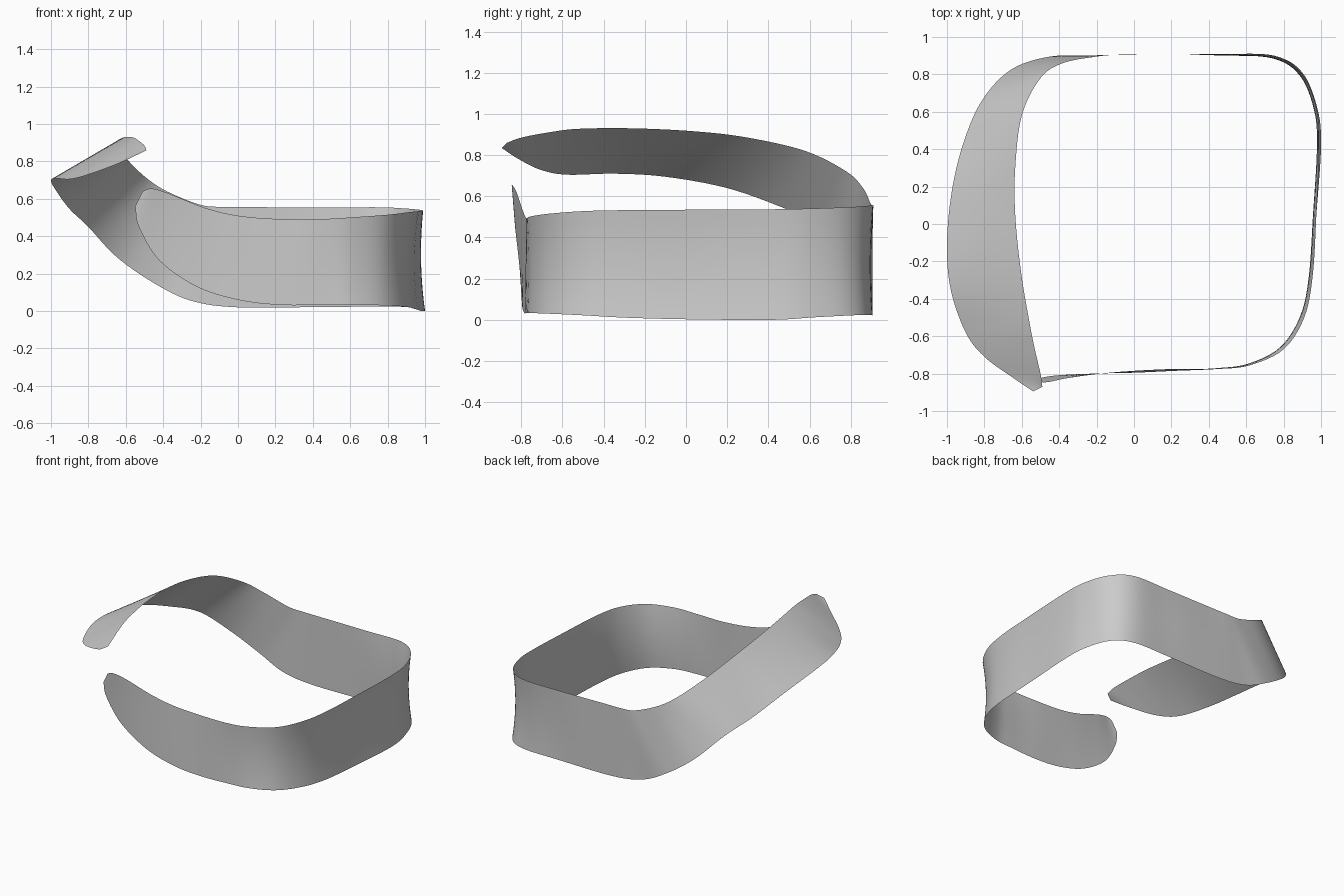
import bpy, bmesh
from mathutils import Vector

# Lower and upper edges of the band, from the front tip round to the raised tip
LOWER = [(-.55, -.838, .56), (-.53, -.83, .45), (-.42, -.81, .27), (-.22, -.80, .13),
         (0, -.795, .06), (.22, -.785, .033), (.45, -.775, .033), (.62, -.755, .033),
         (.79, -.67, .03), (.90, -.50, .022), (.95, -.28, .01), (.975, .05, .002),
         (1.0, .42, 0), (.98, .62, .012), (.90, .81, .022), (.75, .897, .024),
         (.45, .905, .022), (0, .905, .02), (-.25, .90, .055), (-.45, .895, .15),
         (-.65, .83, .29), (-.80, .68, .45), (-.90, .47, .545), (-.97, .20, .64),
         (-1.0, -.10, .695), (-.98, -.35, .71), (-.90, -.58, .705), (-.80, -.71, .73),
         (-.65, -.82, .785), (-.54, -.895, .835)]
UPPER = [(-.51, -.845, .64), (-.46, -.845, .655), (-.36, -.825, .625), (-.18, -.80, .553),
         (0, -.785, .51), (.22, -.775, .492), (.45, -.775, .492), (.62, -.755, .502),
         (.80, -.67, .515), (.91, -.50, .528), (.955, -.28, .533), (.975, .05, .535),
         (.99, .42, .537), (.975, .62, .541), (.90, .80, .548), (.75, .90, .555),
         (.45, .908, .553), (.05, .905, .556), (-.08, .905, .557), (-.20, .895, .568),
         (-.38, .86, .64), (-.50, .78, .72), (-.60, .58, .82), (-.635, .30, .885),
         (-.635, .05, .915), (-.605, -.25, .93), (-.56, -.52, .928), (-.53, -.67, .91),
         (-.50, -.80, .885), (-.49, -.87, .86)]
STEPS, ROWS = 6, 10


def smooth_path(points):
    """Catmull-Rom curve through the points."""
    p = [Vector(q) for q in points]
    p = [2 * p[0] - p[1]] + p + [2 * p[-1] - p[-2]]
    out = []
    for i in range(1, len(p) - 2):
        a, b, c, d = p[i - 1:i + 3]
        for k in range(STEPS):
            t = k / STEPS
            out.append(.5 * (2 * b + (c - a) * t + (2 * a - 5 * b + 4 * c - d) * t * t
                             + (3 * b - a - 3 * c + d) * t ** 3))
    return out + [p[-2]]


# Band surface, slightly waisted inwards round the right-hand side
low, high = smooth_path(LOWER), smooth_path(UPPER)
bm = bmesh.new()
grid = []
for lo, hi in zip(low, high):
    mid = (lo + hi) / 2
    inward = Vector((-mid.x, -mid.y, 0)).normalized()
    waist = .018 * min(1, max(0, (mid.x - .3) / .5))
    grid.append([bm.verts.new(lo.lerp(hi, j / ROWS)
                              + inward * waist * 4 * (j / ROWS) * (1 - j / ROWS))
                 for j in range(ROWS + 1)])
for a, b in zip(grid, grid[1:]):
    for j in range(ROWS):
        bm.faces.new((a[j], b[j], b[j + 1], a[j + 1])).smooth = True

mesh = bpy.data.meshes.new("curved_band")
bm.to_mesh(mesh)
bm.free()
band = bpy.data.objects.new("curved_band", mesh)
bpy.context.collection.objects.link(band)
